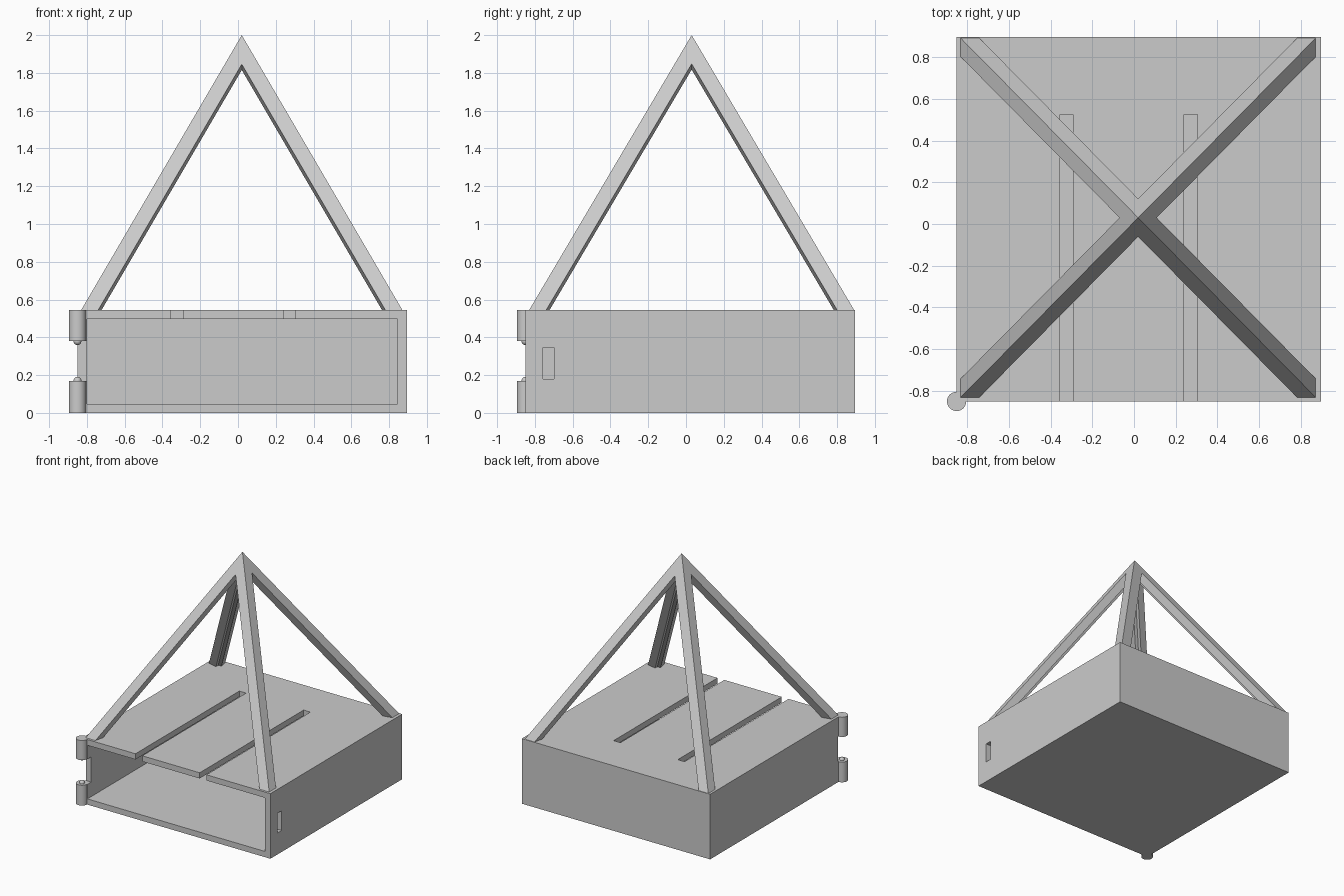
import bpy, bmesh
from mathutils import Vector

if "Cube" in bpy.data.objects:
    bpy.data.objects.remove(bpy.data.objects["Cube"], do_unlink=True)

grey = bpy.data.materials.new("plain grey")
grey.use_nodes = True
colour = (0.6, 0.6, 0.6, 1)
grey.diffuse_color = colour
grey.node_tree.nodes["Principled BSDF"].inputs["Base Color"].default_value = colour


def add_object(name, bm):
    bmesh.ops.recalc_face_normals(bm, faces=bm.faces)
    mesh = bpy.data.meshes.new(name)
    bm.to_mesh(mesh)
    bm.free()
    mesh.materials.append(grey)
    obj = bpy.data.objects.new(name, mesh)
    bpy.context.collection.objects.link(obj)
    return obj


def block(name, low, high):
    bm = bmesh.new()
    bmesh.ops.create_cube(bm, size=1)
    low, high = Vector(low), Vector(high)
    for v in bm.verts:
        v.co = (low + high) / 2 + v.co * (high - low)
    return add_object(name, bm)


def activate(obj):
    bpy.ops.object.select_all(action="DESELECT")
    obj.select_set(True)
    bpy.context.view_layer.objects.active = obj


def cut(target, low, high):
    cutter = block("cutter", low, high)
    cutter.hide_render = True
    mod = target.modifiers.new("cut", "BOOLEAN")
    mod.operation, mod.solver, mod.object = "DIFFERENCE", "EXACT", cutter
    activate(target)
    bpy.ops.object.modifier_apply(modifier=mod.name)
    bpy.data.objects.remove(cutter, do_unlink=True)


# Box, open at the front
FRONT, BACK, TOP = -0.85, 0.895, 0.545
box = block("box", (FRONT, FRONT, 0), (BACK, BACK, TOP))
cut(box, (-0.8, -1, 0.048), (0.845, 0.845, 0.497))

# Roof slots, running back from the front edge
for x in (-0.355, 0.24):
    cut(box, (x, -1, 0.4), (x + 0.063, 0.525, 0.7))

# Latch slot in the left wall and hinge clearance in the right wall
cut(box, (0.8, -0.757, 0.18), (1, -0.7, 0.345))
cut(box, (-1, -1, 0.17), (-0.77, -0.8, 0.38))

# Hinge barrels with rounded pins facing each other
for name, z0, z1, pin_z in (("lower", 0, 0.17, 0.17), ("upper", 0.38, TOP, 0.38)):
    bpy.ops.mesh.primitive_cylinder_add(
        vertices=48, radius=0.046, depth=z1 - z0, location=(FRONT, FRONT, (z0 + z1) / 2))
    barrel = bpy.context.object
    barrel.name = name + "_hinge_barrel"
    bpy.ops.object.shade_smooth_by_angle()
    bpy.ops.mesh.primitive_uv_sphere_add(
        segments=24, ring_count=12, radius=0.021, location=(FRONT, FRONT, pin_z))
    pin = bpy.context.object
    pin.name = name + "_hinge_pin"
    bpy.ops.object.shade_smooth()
    for part in (barrel, pin):
        part.data.materials.append(grey)

# Pyramid frame: one angle-section leg clipped at the centre planes, then mirrored
CENTRE = Vector((0.02, 0.03, 0))
HALF_X, HALF_Y, APEX = 0.85, 0.86, 2.0
section = [(0, 0), (0.09, 0), (0.108, 0.078), (0.078, 0.078), (0.078, 0.108), (0, 0.09)]
bm = bmesh.new()
foot = bm.faces.new([bm.verts.new((x - HALF_X, y - HALF_Y, TOP)) for x, y in section])
grown = bmesh.ops.extrude_face_region(bm, geom=[foot])
tip = [g for g in grown["geom"] if isinstance(g, bmesh.types.BMVert)]
ridge = Vector((HALF_X, HALF_Y, APEX - TOP))
bmesh.ops.translate(bm, verts=tip, vec=ridge * 1.3)
if not any(len(f.verts) == len(section) and f.calc_center_median().z < TOP + 0.01
           for f in bm.faces):
    bm.faces.new([v for v in foot.verts])
for axis in ((1, 0, 0), (0, 1, 0)):
    bmesh.ops.bisect_plane(bm, geom=bm.verts[:] + bm.edges[:] + bm.faces[:],
                           dist=1e-5, plane_co=(0, 0, 0), plane_no=axis, clear_outer=True)
frame = add_object("pyramid_frame", bm)
frame.location = CENTRE
mirror = frame.modifiers.new("mirror", "MIRROR")
mirror.use_axis = (True, True, False)
mirror.merge_threshold = 0.0005
activate(frame)
bpy.ops.object.modifier_apply(modifier=mirror.name)
